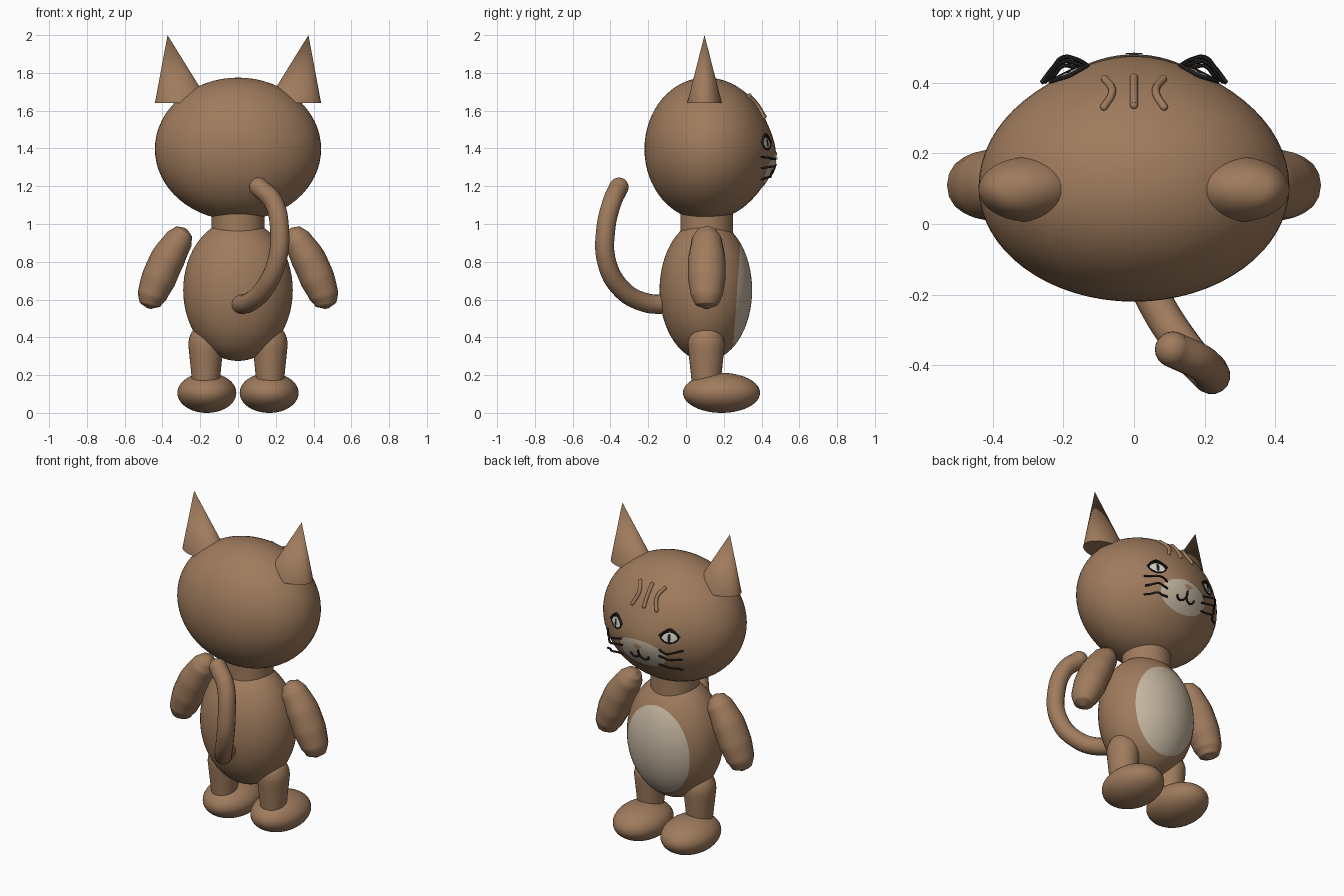
import bpy, bmesh, math
from mathutils import Vector, Matrix

if "Cube" in bpy.data.objects:
    bpy.data.objects.remove(bpy.data.objects["Cube"], do_unlink=True)


def material(name, rgb):
    m = bpy.data.materials.new(name)
    m.use_nodes = True
    m.diffuse_color = (*rgb, 1)
    m.node_tree.nodes["Principled BSDF"].inputs["Base Color"].default_value = (*rgb, 1)
    return m


FUR = material("brown fur", (0.35, 0.2, 0.11))
CREAM = material("cream fur", (0.56, 0.47, 0.36))
BLACK = material("black line", (0.015, 0.013, 0.012))
WHITE = material("eye white", (0.68, 0.66, 0.58))
NOSE = material("tan nose", (0.4, 0.22, 0.13))
CY = 0.105  # depth of the body axis


def add(name, bm, *mats, angle=40):
    bmesh.ops.recalc_face_normals(bm, faces=bm.faces)
    me = bpy.data.meshes.new(name)
    bm.to_mesh(me)
    bm.free()
    ob = bpy.data.objects.new(name, me)
    bpy.context.collection.objects.link(ob)
    for m in mats:
        me.materials.append(m)
    bpy.ops.object.select_all(action='DESELECT')
    ob.select_set(True)
    bpy.context.view_layer.objects.active = ob
    bpy.ops.object.shade_smooth_by_angle(angle=math.radians(angle))
    return ob


def ellipsoid(center, radii, segments=48):
    bm = bmesh.new()
    bmesh.ops.create_uvsphere(bm, u_segments=segments, v_segments=segments // 2, radius=1,
                              matrix=Matrix.Translation(center) @ Matrix.Diagonal((*radii, 1)))
    return bm


def tube(name, points, radius, mat, radii=None, closed=False, sides=3, round_ends=False):
    """Smooth tube through points, with optional radius at each point."""
    cu = bpy.data.curves.new(name, 'CURVE')
    cu.dimensions = '3D'
    cu.bevel_depth = radius
    cu.bevel_resolution = sides
    cu.resolution_u = 8
    cu.use_fill_caps = True
    sp = cu.splines.new('BEZIER')
    sp.bezier_points.add(len(points) - 1)
    sp.use_cyclic_u = closed
    for i, (bp, p) in enumerate(zip(sp.bezier_points, points)):
        bp.co = p
        bp.handle_left_type = bp.handle_right_type = 'AUTO'
        bp.radius = radii[i] if radii else 1
    tmp = bpy.data.objects.new(name + " path", cu)
    bpy.context.collection.objects.link(tmp)
    me = bpy.data.meshes.new_from_object(tmp.evaluated_get(bpy.context.evaluated_depsgraph_get()))
    bpy.data.objects.remove(tmp)
    bm = bmesh.new()
    bm.from_mesh(me)
    bpy.data.meshes.remove(me)
    if round_ends:
        for p in (points[0], points[-1]):
            bmesh.ops.create_uvsphere(bm, u_segments=20, v_segments=12, radius=radius,
                                      matrix=Matrix.Translation(p))
    for f in bm.faces:
        f.material_index = 0
    return add(name, bm, mat, angle=60)


# Head surface: an ellipsoid with a soft muzzle bulge on the face side
HX, HZ, HC = 0.44, 0.378, 1.397


def bulge(x, z):
    return 0.03 * math.exp(-(x / 0.2) ** 2 - ((z - 1.35) / 0.14) ** 2)


def on_face(x, z, lift=0.0):
    s = math.sqrt(max(0, 1 - (x / HX) ** 2 - ((z - HC) / HZ) ** 2))
    return Vector((x, CY + 0.343 * s + bulge(x, z) + lift, z))


def plate(name, outline, mat, lift, rings=8):
    """Thin patch that follows the face inside an (x, z) outline."""
    n = len(outline)
    cx, cz = sum(p[0] for p in outline) / n, sum(p[1] for p in outline) / n
    bm = bmesh.new()
    mid = bm.verts.new(on_face(cx, cz, lift))
    prev = None
    for r in range(1, rings + 1):
        k = r / rings
        ring = [bm.verts.new(on_face(cx + (x - cx) * k, cz + (z - cz) * k, lift)) for x, z in outline]
        for i in range(n):
            j = (i + 1) % n
            bm.faces.new((prev[i], prev[j], ring[j], ring[i]) if prev else (mid, ring[i], ring[j]))
        prev = ring
    ob = add(name, bm, mat)
    if ob.data.polygons[0].normal.y < 0:
        ob.data.flip_normals()


def oval(cx, cz, rx, up, down, n=32, point=1.0):
    pts = []
    for i in range(n):
        c, s = math.cos(math.tau * i / n), math.sin(math.tau * i / n)
        h = math.copysign(abs(s) ** point, s)
        pts.append((cx + rx * c, cz + h * (up if s > 0 else down)))
    return pts


# Head
bm = ellipsoid((0, CY, HC), (HX, 0.325, HZ), 64)
for v in bm.verts:
    if v.co.y > CY:
        v.co = on_face(v.co.x, v.co.z)
add("head", bm, FUR)

# Torso with a cream belly cut by a slanted plane
bm = ellipsoid((0, CY, 0.65), (0.29, 0.245, 0.375), 64)
origin, normal = Vector((0, 0.285, 0.85)), Vector((0, 1, -0.07))
bmesh.ops.bisect_plane(bm, geom=bm.verts[:] + bm.edges[:] + bm.faces[:],
                       plane_co=origin, plane_no=normal)
for f in bm.faces:
    f.material_index = int((f.calc_center_median() - origin).dot(normal) > 0)
add("torso", bm, FUR, CREAM)

# Neck
bm = bmesh.new()
bmesh.ops.create_cone(bm, cap_ends=True, segments=40, radius1=0.14, radius2=0.14, depth=0.14,
                      matrix=Matrix.Translation((0, 0.11, 1.0)))
add("neck", bm, FUR)

# Tail
tube("tail", [(0, -0.08, 0.575), (0.06, -0.22, 0.585), (0.14, -0.345, 0.66), (0.205, -0.42, 0.8),
              (0.22, -0.425, 0.97), (0.185, -0.39, 1.12), (0.11, -0.355, 1.195)],
     0.051, FUR, sides=6, round_ends=True)

# Parts mirrored to both sides
for side, s in (("right", -1), ("left", 1)):
    # Arm: a bent, tapered limb
    arm = [(0.275, 0.975, 0.01), (0.285, 0.96, 0.05), (0.31, 0.92, 0.074), (0.37, 0.82, 0.091),
           (0.42, 0.71, 0.092), (0.455, 0.62, 0.078), (0.466, 0.573, 0.056), (0.47, 0.552, 0.01)]
    ob = tube(side + "_arm", [(s * x, 0, z) for x, z, r in arm], 1, FUR,
              radii=[r for x, z, r in arm], sides=6)
    ob.data.transform(Matrix.Translation((0, 0.11, 0)) @ Matrix.Diagonal((1, 1.08, 1, 1)))

    # Leg: rounded on top, narrowing to the ankle
    bm = ellipsoid((s * 0.17, 0.107, 0.36), (0.093, 0.098, 0.115), 32)
    for v in bm.verts:
        if v.co.z < 0.36:
            t = min(1, (0.36 - v.co.z) / 0.115)
            k = (1 - 0.22 * t) / max(0.02, math.sqrt(max(0, 1 - t * t))) if t < 0.99 else 0
            v.co.x = s * 0.17 + (v.co.x - s * 0.17) * k
            v.co.y = 0.107 + (v.co.y - 0.107) * k
            v.co.z = 0.36 - t * 0.2
    add(side + "_leg", bm, FUR)

    # Foot
    add(side + "_foot", ellipsoid((s * 0.165, 0.188, 0.106), (0.156, 0.204, 0.106)), FUR)

    # Ear: leaning cone
    bm = bmesh.new()
    base = [bm.verts.new((s * (0.295 + 0.145 * math.cos(a)), 0.098 + 0.092 * math.sin(a), 1.64))
            for a in (math.tau * i / 40 for i in range(40))]
    tip = bm.verts.new((s * 0.373, 0.098, 2.0))
    for i in range(40):
        bm.faces.new((base[i], base[(i + 1) % 40], tip))
    bm.faces.new(base)
    add(side + "_ear", bm, FUR)

    # Eye: white almond, slit pupil, dark rim
    rim = oval(s * 0.185, 1.425, 0.046, 0.036, 0.03, 24, 1.3)
    plate(side + "_eye", rim, WHITE, 0.004, 4)
    plate(side + "_pupil", oval(s * 0.185, 1.425, 0.009, 0.027, 0.025, 16), BLACK, 0.008, 3)
    tube(side + "_eye_rim", [on_face(x, z, 0.004) for x, z in rim], 0.004, BLACK, closed=True, sides=1)
    tube(side + "_eyelid", [on_face(s * x, z, 0.006) for x, z in
                            ((0.13, 1.435), (0.16, 1.463), (0.185, 1.475), (0.212, 1.46), (0.238, 1.43))],
         0.006, BLACK, sides=1)

    # Whiskers arching away from the cheek
    for i, (z0, z1, out) in enumerate(((1.345, 1.355, 0.0), (1.305, 1.295, 0.008), (1.25, 1.235, 0.0))):
        y = 0.472 - 0.012 * i
        tube(side + "_whisker", [(s * 0.125, 0.445, z0), (s * 0.165, y - 0.005, z0), (s * 0.2, y, z0),
                                 (s * 0.23, y - 0.03, (z0 + z1) / 2), (s * (0.262 - out), 0.4, z1)],
             0.006, BLACK, sides=1)

    # Mouth half
    tube(side + "_mouth", [on_face(s * x, z, 0.007) for x, z in
                           ((0, 1.32), (0.002, 1.285), (0.025, 1.262), (0.05, 1.265), (0.062, 1.285))],
         0.006, BLACK, sides=1)

    # Bent forehead stripe
    tube(side + "_stripe", [on_face(s * x, z, 0.003) for x, z in
                            ((0.085, 1.675), (0.065, 1.645), (0.062, 1.62), (0.083, 1.565))],
         0.011, FUR, round_ends=True)

tube("middle_stripe", [on_face(0, z, 0.003) for z in (1.68, 1.63, 1.57)], 0.011, FUR, round_ends=True)

# Muzzle patch and nose
plate("muzzle", oval(0, 1.3, 0.16, 0.085, 0.1, 40), CREAM, 0.004, 12)
plate("nose", [(-0.032, 1.352), (0, 1.357), (0.032, 1.352), (0.016, 1.334), (0, 1.318), (-0.016, 1.334)],
      NOSE, 0.009, 3)
